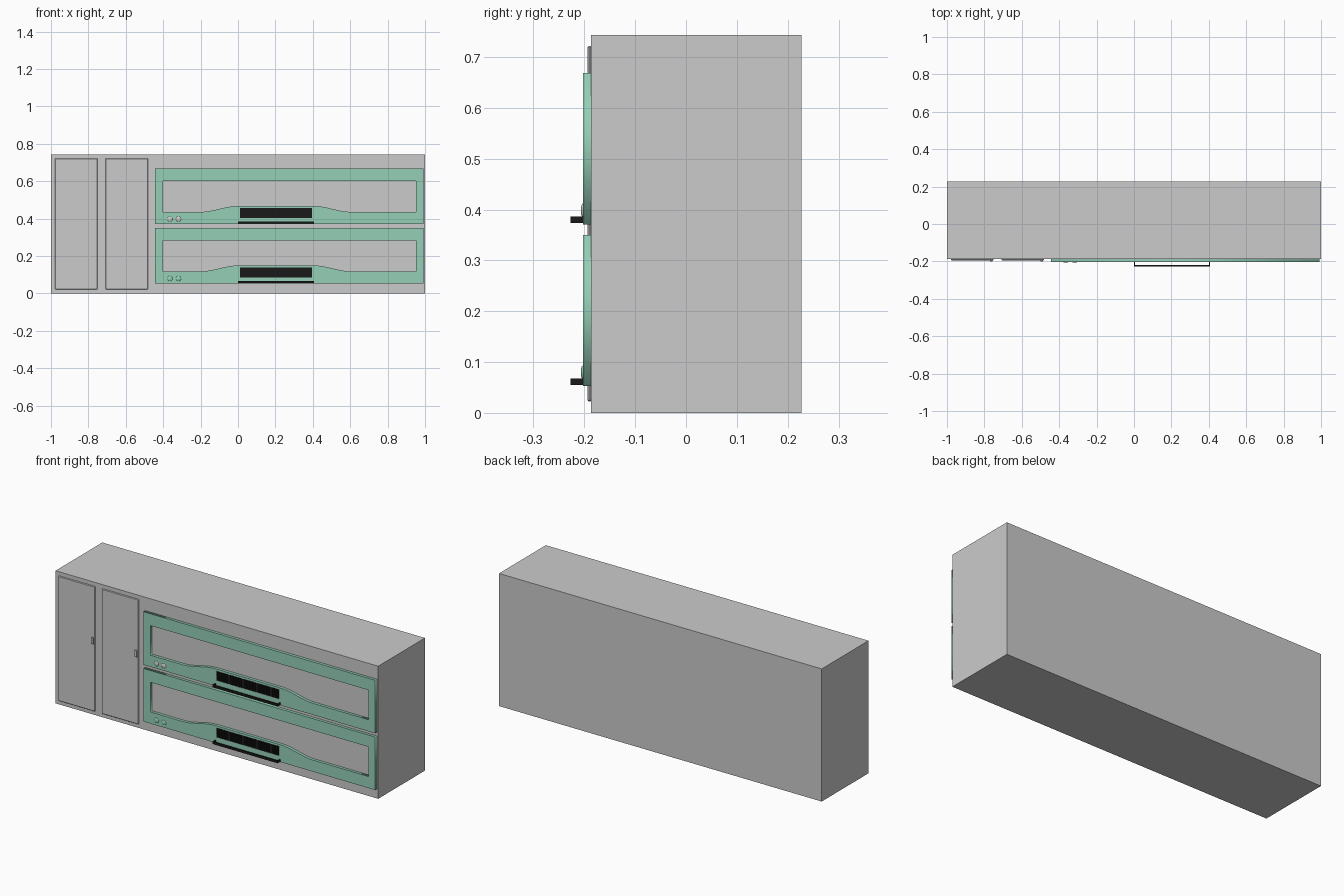
import bpy, math

if "Cube" in bpy.data.objects:
    bpy.data.objects.remove(bpy.data.objects["Cube"])

def material(name, rgb):
    m = bpy.data.materials.new(name)
    m.diffuse_color = (*rgb, 1)
    m.use_nodes = True
    m.node_tree.nodes["Principled BSDF"].inputs["Base Color"].default_value = m.diffuse_color
    return m

TEAL = material("teal_enamel", (0.30, 0.62, 0.47))
BLACK = material("black_trim", (0.01, 0.01, 0.01))

def box(name, x, y, z, mat=None, bevel=0):
    """Box from (min, max) ranges on each axis."""
    bpy.ops.mesh.primitive_cube_add(size=1, location=[sum(r) / 2 for r in (x, y, z)])
    o = bpy.context.object
    o.name = name
    o.scale = [r[1] - r[0] for r in (x, y, z)]
    bpy.ops.object.transform_apply(location=False, rotation=False, scale=True)
    if mat:
        o.data.materials.append(mat)
    if bevel:
        b = o.modifiers.new("edge", 'BEVEL')
        b.width, b.segments = bevel, 1
    return o

def plate(name, loops, y, mat):
    """Flat plate in the xz plane: outer loop plus hole loops."""
    cu = bpy.data.curves.new(name + "_profile", 'CURVE')
    cu.dimensions, cu.fill_mode = '2D', 'BOTH'
    cu.extrude = (y[1] - y[0]) / 2
    for pts in loops:
        s = cu.splines.new('POLY')
        s.points.add(len(pts) - 1)
        for p, (px, pz) in zip(s.points, pts):
            p.co = (px, pz, 0, 1)
        s.use_cyclic_u = True
    o = bpy.data.objects.new(name, cu)
    bpy.context.collection.objects.link(o)
    o.location.y = (y[0] + y[1]) / 2
    o.rotation_euler.x = math.pi / 2
    bpy.ops.object.select_all(action='DESELECT')
    o.select_set(True)
    bpy.context.view_layer.objects.active = o
    bpy.ops.object.convert(target='MESH')
    o = bpy.context.object
    o.name = name
    o.data.materials.clear()
    o.data.materials.append(mat)
    return o

def rect(x0, x1, z0, z1):
    return [(x0, z0), (x1, z0), (x1, z1), (x0, z1)]

# Cabinet body
box("cabinet_body", (-1, 1), (-0.187, 0.227), (0, 0.743))

# Two narrow doors with small pulls
for i, x0 in enumerate((-0.979, -0.709)):
    x1 = x0 + 0.228
    box(f"door_{i}", (x0, x1), (-0.194, -0.186), (0.022, 0.722), bevel=0.003)
    box(f"door_pull_{i}", (x1 - 0.019, x1 - 0.006), (-0.201, -0.193), (0.400, 0.436))

def oven_front(tag, z, knob_mat):
    # Frame with a window whose sill rises over the grille
    sill = []
    for i in range(9):
        t = i / 8
        sill.append((-0.2 + 0.2 * t, z + 0.065 + 0.032 * (3 * t * t - 2 * t ** 3)))
    sill += [(0.405 - x, pz) for x, pz in reversed(sill)]
    window = [(-0.401, z + 0.065)] + sill + [(0.952, z + 0.065), (0.952, z + 0.231), (-0.401, z + 0.231)]
    plate(tag + "_frame", [rect(-0.444, 0.992, z, z + 0.297), window,
                           rect(0.010, 0.396, z + 0.033, z + 0.086)], (-0.203, -0.187), TEAL)

    # Vent grille: backing with upright bars
    box(tag + "_grille_back", (0.010, 0.396), (-0.199, -0.188), (z + 0.033, z + 0.086), BLACK)
    n = 40
    for i in range(n):
        x = 0.010 + 0.386 * (i + 0.5) / n
        box(f"{tag}_grille_bar_{i}", (x - 0.0025, x + 0.0025), (-0.203, -0.198),
            (z + 0.033, z + 0.086), BLACK)

    # Bar handle with two end brackets
    hz = (z + 0.002, z + 0.015)
    box(tag + "_handle_bar", (0, 0.405), (-0.227, -0.220), hz, BLACK)
    for side, x in (("left", 0), ("right", 0.400)):
        box(f"{tag}_handle_bracket_{side}", (x, x + 0.005), (-0.221, -0.202), hz, BLACK)

    # Domed knobs
    for i, x in enumerate((-0.364, -0.318)):
        bpy.ops.mesh.primitive_uv_sphere_add(segments=24, ring_count=12, radius=1, location=(x, -0.202, z + 0.027))
        k = bpy.context.object
        k.name = f"{tag}_knob_{i}"
        k.scale = (0.014, 0.005, 0.014)
        bpy.ops.object.shade_smooth()
        if knob_mat:
            k.data.materials.append(knob_mat)

oven_front("upper_front", 0.371, None)
oven_front("lower_front", 0.053, TEAL)
